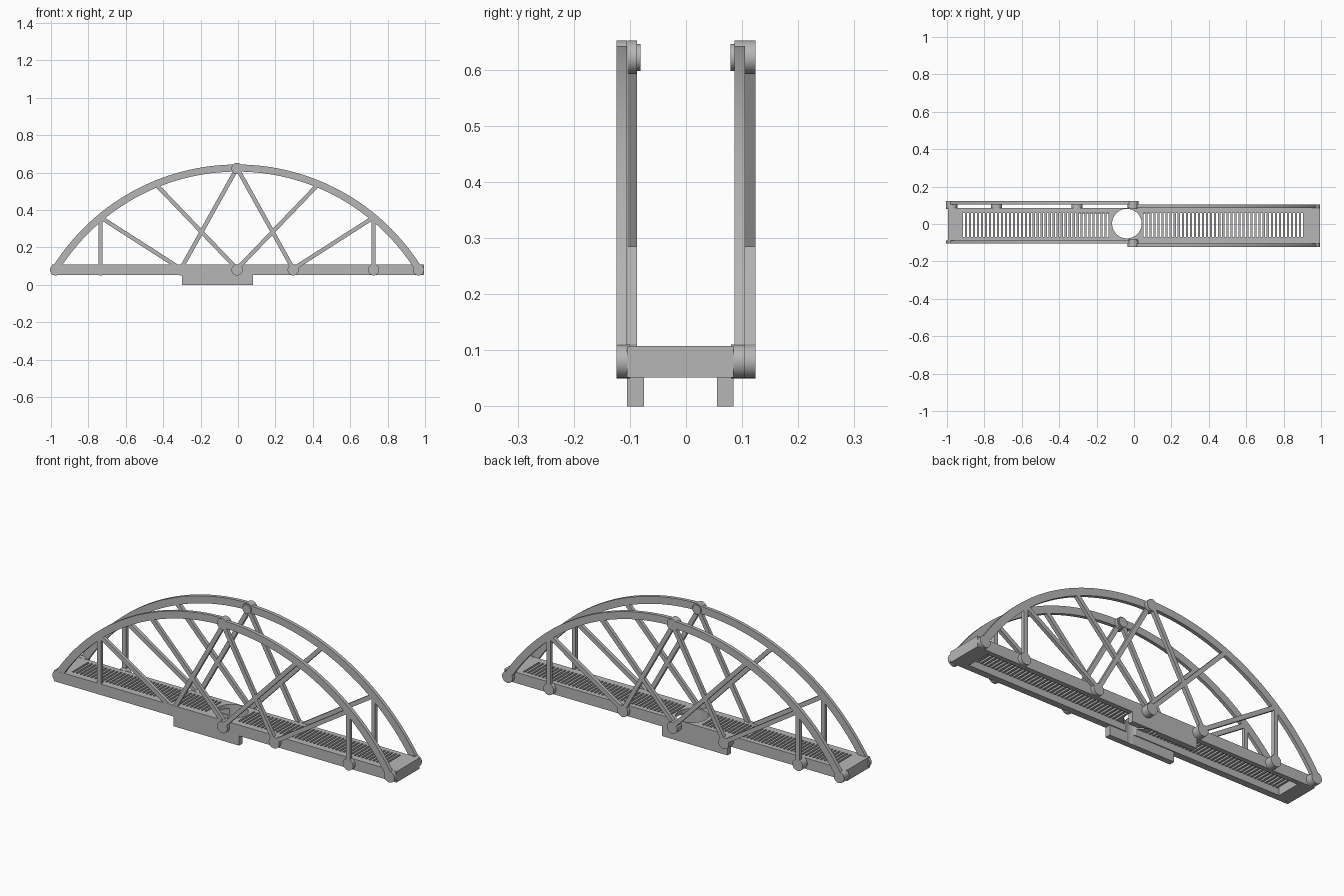
import bpy, bmesh, math
from mathutils import Vector, Matrix

cube = bpy.data.objects.get("Cube")
if cube:
    bpy.data.objects.remove(cube, do_unlink=True)

grey = bpy.data.materials.new("steel_grey")
grey.use_nodes = True
colour = (0.47, 0.47, 0.47, 1)
grey.diffuse_color = colour
grey.node_tree.nodes["Principled BSDF"].inputs["Base Color"].default_value = colour


def finish(name, bm, smooth=False):
    bmesh.ops.recalc_face_normals(bm, faces=bm.faces)
    mesh = bpy.data.meshes.new(name)
    bm.to_mesh(mesh)
    bm.free()
    mesh.materials.append(grey)
    obj = bpy.data.objects.new(name, mesh)
    bpy.context.collection.objects.link(obj)
    bpy.ops.object.select_all(action='DESELECT')
    obj.select_set(True)
    bpy.context.view_layer.objects.active = obj
    if smooth:
        bpy.ops.object.shade_smooth_by_angle(angle=math.radians(35))
    return obj


def add_box(bm, x, y, z):
    size = Vector((x[1] - x[0], y[1] - y[0], z[1] - z[0]))
    mid = Vector((sum(x), sum(y), sum(z))) / 2
    bmesh.ops.create_cube(bm, size=1, matrix=Matrix.Translation(mid) @ Matrix.Diagonal(size).to_4x4())


def box(name, x, y, z):
    bm = bmesh.new()
    add_box(bm, x, y, z)
    return finish(name, bm)


def add_prism(bm, outline, y):
    """Extrude an x-z outline between two y values."""
    face = bm.faces.new([bm.verts.new((px, y[0], pz)) for px, pz in outline])
    new = bmesh.ops.extrude_face_region(bm, geom=[face])["geom"]
    bmesh.ops.translate(bm, vec=(0, y[1] - y[0], 0),
                        verts=[v for v in new if isinstance(v, bmesh.types.BMVert)])


def add_pin(bm, x, z, r, y):
    turn = [2 * math.pi * i / 32 for i in range(32)]
    add_prism(bm, [(x + r * math.cos(a), z + r * math.sin(a)) for a in turn], y)


def add_strut(bm, a, b, y, half=0.011):
    a, b = Vector(a), Vector(b)
    d = (b - a).normalized() * half
    n = Vector((-d.y, d.x))
    add_prism(bm, [a + n, b + n, b - n, a - n], y)


# Arch circle
MID, END, FOOT, CROWN = -0.005, 0.97, 0.085, 0.624
RISE = CROWN - FOOT
RADIUS = (END ** 2 + RISE ** 2) / (2 * RISE)
SWEEP = math.asin(END / RADIUS)


def on_arch(angle, offset=0):
    r = RADIUS + offset
    return r * math.sin(angle), CROWN - RADIUS + r * math.cos(angle)


def at(x):
    return on_arch(math.asin(x / RADIUS))


def half_truss(name, side, y, pin_y):
    """Half an arch with its struts and pins, running to +x or -x."""
    def put(p):
        return MID + side * p[0], p[1]

    steps = [SWEEP * i / 32 for i in range(33)]
    outline = [put(on_arch(a, 0.019)) for a in steps]
    outline += [put(on_arch(a, -0.019)) for a in reversed(steps)]
    bm = bmesh.new()
    add_prism(bm, outline, y)
    finish(name + "_arch", bm, True)

    low = 0.3
    bm = bmesh.new()
    for a, b in (((0, CROWN), (low, FOOT)), ((0, FOOT), at(0.435)),
                 ((low, FOOT), at(0.73)), ((0.73, FOOT), at(0.73))):
        add_strut(bm, put(a), put(b), y)
    finish(name + "_struts", bm)

    bm = bmesh.new()
    for x in (0, low, 0.73, END):
        add_pin(bm, *put((x, 0.08)), 0.03, pin_y)
    add_pin(bm, *put((0, CROWN - 0.002)), 0.03, y)
    finish(name + "_pins", bm, True)


# Two staggered half trusses on each side
half_truss("front_left_truss", 1, (-0.124, -0.105), (-0.124, -0.1))
half_truss("front_right_truss", -1, (-0.1045, -0.087), (-0.1045, -0.087))
half_truss("back_left_truss", 1, (0.086, 0.105), (0.08, 0.105))
half_truss("back_right_truss", -1, (0.105, 0.124), (0.08, 0.124))

# Crown pin caps facing inward
for name, y in (("front", (-0.088, -0.081)), ("back", (0.079, 0.087))):
    bm = bmesh.new()
    add_pin(bm, MID, CROWN - 0.002, 0.024, y)
    finish(name + "_crown_cap", bm, True)

# Deck frame
front, back, deck = (-0.105, -0.07), (0.06, 0.085), (0.051, 0.108)
inside, plate = (front[1], back[0]), (0.086, 0.108)
tip, grille = 0.995, 0.915
parts = [box("front_rail", (-tip, tip), front, deck),
         box("back_rail", (-tip, tip), back, deck)]
for name, s in (("left", 1), ("right", -1)):
    box(name + "_deck_end", sorted((s * tip, s * grille)), inside, deck)

# Slotted walkway either side of the middle panel
PITCH = 0.0215
hub = (-0.125, 0.05)
for name, start, stop in (("right_grille", -grille, hub[0]), ("left_grille", hub[1], grille)):
    bm = bmesh.new()
    count = round((stop - start) / PITCH)
    step = (stop - start) / count
    for i in range(count):
        x = start + step * (i + 0.5)
        add_box(bm, (x, x + step * 0.52), inside, plate)
    finish(name, bm)
parts.append(box("middle_panel", hub, inside, plate))

# Splice plates under the middle
for name, y in (("front", (-0.105, -0.075)), ("back", (0.055, 0.085))):
    parts.append(box(name + "_splice_plate", (-0.3, 0.08), y, (0, 0.051)))

# Round opening through the middle of the deck
bm = bmesh.new()
bmesh.ops.create_cone(bm, cap_ends=True, segments=48, radius1=0.079, radius2=0.079,
                      depth=1, matrix=Matrix.Translation((-0.038, 0.002, 0)))
cutter = finish("opening_cutter", bm)
cutter.hide_render = True
for part in parts:
    mod = part.modifiers.new("opening", 'BOOLEAN')
    mod.operation, mod.object, mod.solver = 'DIFFERENCE', cutter, 'EXACT'
    bpy.context.view_layer.objects.active = part
    bpy.ops.object.modifier_apply(modifier=mod.name)
bpy.data.objects.remove(cutter, do_unlink=True)
